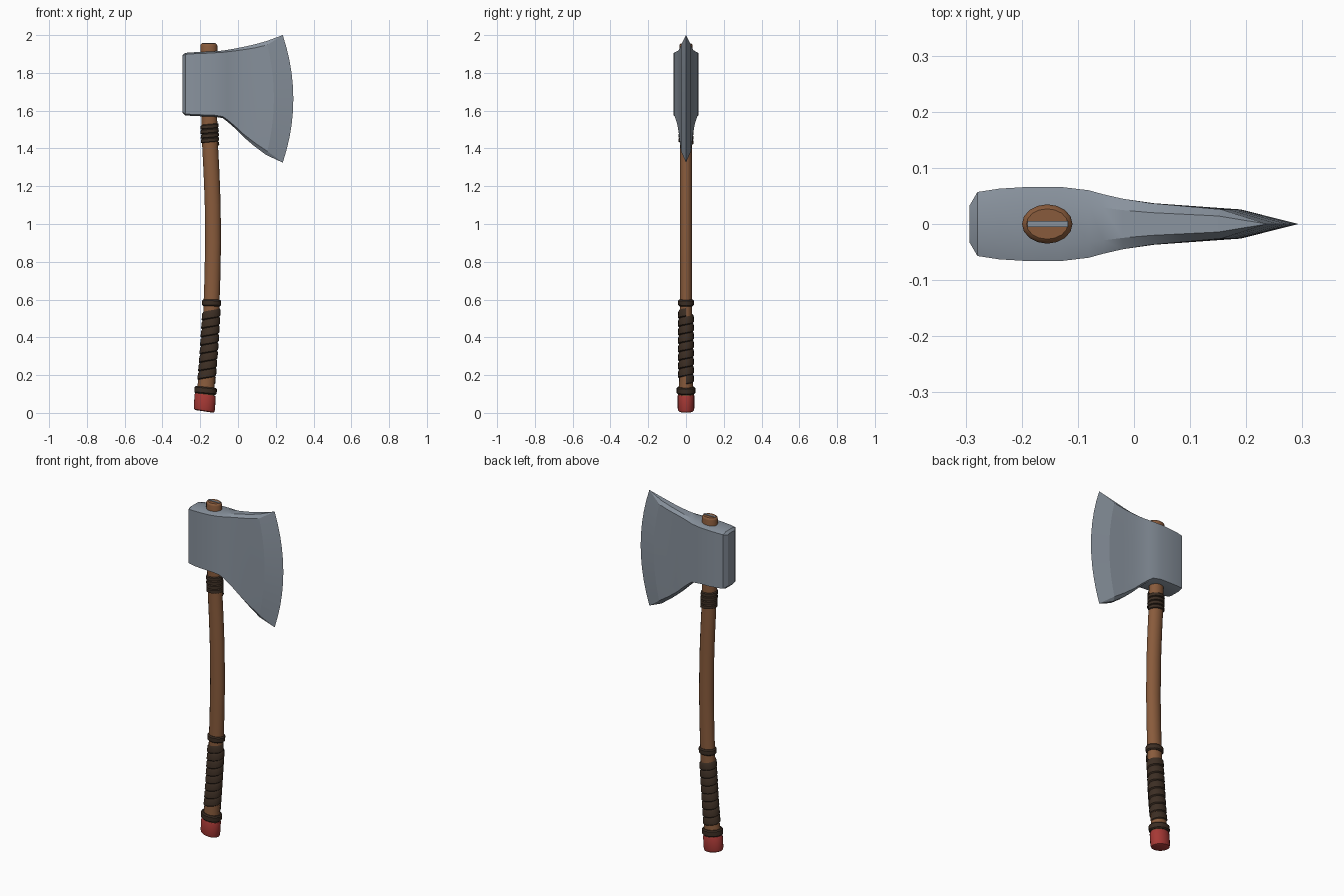
import bpy, bmesh, math

if "Cube" in bpy.data.objects:
    bpy.data.objects.remove(bpy.data.objects["Cube"])


def material(name, rgb, rough=0.6):
    m = bpy.data.materials.new(name)
    m.use_nodes = True
    m.diffuse_color = (*rgb, 1)
    bsdf = m.node_tree.nodes["Principled BSDF"]
    bsdf.inputs["Base Color"].default_value = (*rgb, 1)
    bsdf.inputs["Roughness"].default_value = rough
    return m


steel = material("steel grey", (0.25, 0.29, 0.34))
wood = material("warm wood", (0.25, 0.105, 0.045))
leather = material("dark leather", (0.045, 0.027, 0.017))
red = material("red paint", (0.38, 0.04, 0.035))

# Centre line of the curved handle: (height, x)
PATH = [(0, -.18), (.1, -.173), (.3, -.156), (.5, -.143), (.7, -.136), (.9, -.132),
        (1.1, -.134), (1.25, -.139), (1.4, -.147), (1.55, -.152), (2, -.155)]


def centre_x(z):
    z = max(0, min(z, 1.999))
    for (z0, x0), (z1, x1) in zip(PATH, PATH[1:]):
        if z <= z1:
            return x0 + (x1 - x0) * (z - z0) / (z1 - z0)


def finish(name, bm, mat, angle=35):
    bmesh.ops.remove_doubles(bm, verts=bm.verts, dist=0.0004)
    bmesh.ops.recalc_face_normals(bm, faces=bm.faces)
    mesh = bpy.data.meshes.new(name)
    bm.to_mesh(mesh)
    bm.free()
    mesh.materials.append(mat)
    obj = bpy.data.objects.new(name, mesh)
    bpy.context.collection.objects.link(obj)
    bpy.ops.object.select_all(action="DESELECT")
    obj.select_set(True)
    bpy.context.view_layer.objects.active = obj
    bpy.ops.object.shade_smooth_by_angle(angle=math.radians(angle))
    return obj


def loft(name, rings, mat, angle=35):
    """Skin closed rings of points and cap both ends."""
    bm = bmesh.new()
    loops = [[bm.verts.new(p) for p in ring] for ring in rings]
    n = len(loops[0])
    for a, b in zip(loops, loops[1:]):
        for i in range(n):
            j = (i + 1) % n
            bm.faces.new((a[i], a[j], b[j], b[i]))
    bm.faces.new(loops[0])
    bm.faces.new(loops[-1])
    return finish(name, bm, mat, angle)


def tube(name, profile, mat, tilt=0.0, sides=16):
    """Oval tube on the handle line; profile holds (height, x radius, y radius)."""
    rings = []
    for z, rx, ry in profile:
        ring = []
        for k in range(sides):
            a = 2 * math.pi * k / sides
            dx = rx * math.cos(a)
            ring.append((centre_x(z) + dx, ry * math.sin(a), z - tilt * dx))
        rings.append(ring)
    return loft(name, rings, mat)


def wrap(name, z0, z1, turns, rx, ry, sides=20):
    """Leather strip wound up the handle, each turn with a raised edge."""
    bm = bmesh.new()
    pitch = (z1 - z0) / turns
    rows = []
    for i in range(round((turns - 1) * sides) + 1):
        a = 2 * math.pi * i / sides
        base = z0 + pitch * i / sides
        row = []
        for f, grow in ((0, 0), (.12, .006), (.8, .005), (1.0, 0)):
            z = base + f * pitch
            row.append(bm.verts.new((centre_x(z) + (rx + grow) * math.cos(a),
                                     (ry + grow) * math.sin(a), z)))
        rows.append(row)
    for a, b in zip(rows, rows[1:]):
        for k in range(3):
            bm.faces.new((a[k], b[k], b[k + 1], a[k + 1]))
    return finish(name, bm, leather, 30)


# Wooden handle, flared towards the foot and rounded off above the head
shaft = [(.03, .05, .04), (.1, .05, .04), (.15, .045, .037), (.3, .042, .034)]
shaft += [(z, .042, .033) for z in (.5, .6, .7, .8, .9, 1, 1.1, 1.2, 1.3, 1.4, 1.55)]
shaft += [(1.8, .044, .034), (1.943, .045, .035), (1.95, .043, .033), (1.955, .037, .027)]
tube("handle", shaft, wood)

# Painted foot of the handle
tube("handle_end_cap", [(.008, .046, .035), (.012, .053, .041), (.025, .056, .044),
                        (.09, .056, .044), (.097, .053, .041)], red, 0.15, 20)


# Leather collars and windings
def collar(name, z0, z1, rx, ry, tilt):
    tube(name, [(z0, rx - .006, ry - .006), (z0 + .006, rx, ry),
                (z1 - .006, rx, ry), (z1, rx - .006, ry - .006)], leather, tilt, 20)


collar("lower_grip_collar", .1, .137, .059, .049, .1)
collar("upper_grip_collar", .565, .6, .05, .042, .03)
wrap("grip_winding", .15, .555, 9, .043, .036)
wrap("neck_winding", 1.415, 1.535, 5, .0425, .0345)

# Metal wedge set in the top of the handle
bm = bmesh.new()
bmesh.ops.create_cube(bm, size=1)
for v in bm.verts:
    v.co = (-.154 + v.co.x * .072, v.co.y * .01, 1.95 + v.co.z * .016)
finish("handle_wedge", bm, steel)

# Axe head stations: x, top, bottom, half thickness, chamfer, forward bulge
STATIONS = [
    (-.293, 1.895, 1.588, .033, .004, 0), (-.279, 1.906, 1.575, .057, .008, 0),
    (-.24, 1.909, 1.572, .063, .008, 0), (-.19, 1.911, 1.57, .066, .008, 0),
    (-.13, 1.914, 1.569, .066, .008, 0), (-.08, 1.918, 1.56, .06, .009, 0),
    (-.055, 1.922, 1.541, .053, .01, 0), (-.02, 1.928, 1.51, .045, .012, 0),
    (.03, 1.938, 1.46, .037, .015, .005), (.085, 1.95, 1.413, .032, .018, .02),
    (.15, 1.968, 1.365, .026, .02, .04), (.237, 2.0, 1.325, 0, 0, .056)]


def head_ring(x, top, bottom, half, chamfer, bulge, levels=10):
    side = [(top, half * .55)]
    for k in range(levels + 1):
        side.append((top - chamfer - (top - bottom - 2 * chamfer) * k / levels, half))
    side.append((bottom, half * .55))
    mid, reach = (top + bottom) / 2, (top - bottom) / 2

    def point(z, y):
        return (x + bulge * (1 - ((z - mid) / reach) ** 2), y, z)
    return [point(z, -y) for z, y in side] + [point(z, y) for z, y in reversed(side)]


def ground_edge(rings):
    """Skin the stations, closing the poll and folding the last ring to a sharp edge."""
    bm = bmesh.new()
    loops = [[bm.verts.new(p) for p in ring] for ring in rings]
    n = len(loops[0])
    for a, b in zip(loops, loops[1:]):
        for i in range(n):
            j = (i + 1) % n
            bm.faces.new((a[i], a[j], b[j], b[i]))
    bm.faces.new(loops[0])
    bmesh.ops.remove_doubles(bm, verts=bm.verts, dist=0.0004)
    # keep the grinding line crisp where the blade begins its bevel
    line = {v for v in loops[-2] if v.is_valid}
    for e in bm.edges:
        if e.verts[0] in line and e.verts[1] in line:
            e.smooth = False
    return finish("axe_head", bm, steel, 25)


ground_edge([head_ring(*s) for s in STATIONS])
